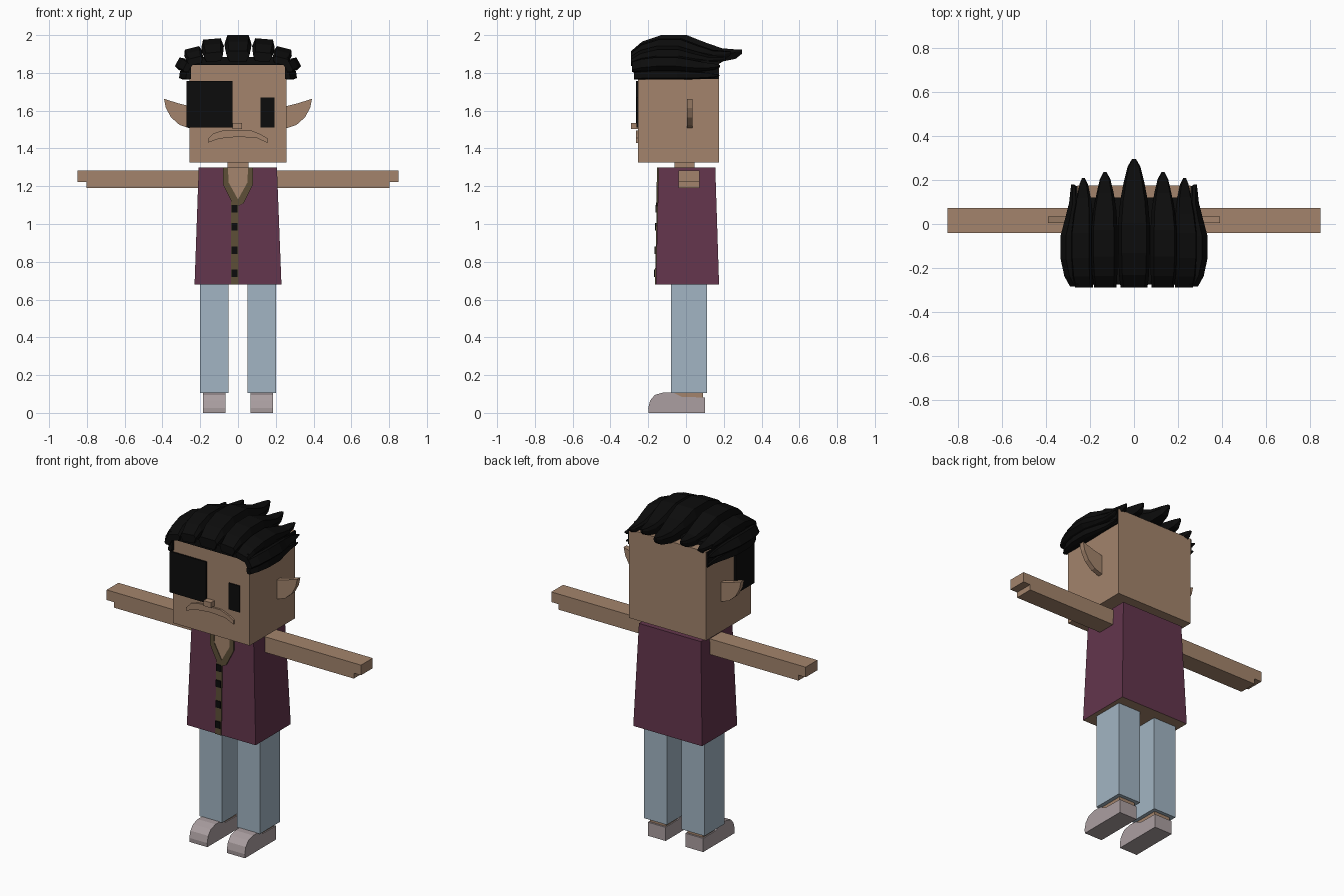
import bpy, bmesh, math

cube = bpy.data.objects.get("Cube")
if cube:
    bpy.data.objects.remove(cube)


def material(name, hex_code):
    srgb = [int(hex_code[i:i + 2], 16) / 255 for i in (0, 2, 4)]
    col = [c / 12.92 if c < 0.04 else ((c + 0.055) / 1.055) ** 2.4 for c in srgb] + [1]
    m = bpy.data.materials.new(name)
    m.use_nodes = True
    m.diffuse_color = col
    m.node_tree.nodes["Principled BSDF"].inputs["Base Color"].default_value = col
    return m


skin = material("skin", "a3846c")
black = material("black", "0c0c0c")
purple = material("plum_cloth", "63354c")
olive = material("olive_trim", "5c4e37")
blue = material("pale_blue_cloth", "a2b5c3")
shoe_grey = material("shoe_grey", "ab9fa1")


def finish(name, bm, *mats):
    bmesh.ops.recalc_face_normals(bm, faces=bm.faces)
    mesh = bpy.data.meshes.new(name)
    bm.to_mesh(mesh)
    bm.free()
    for m in mats:
        mesh.materials.append(m)
    obj = bpy.data.objects.new(name, mesh)
    bpy.context.collection.objects.link(obj)
    return obj


def loft(name, rings, *mats):
    """Skin a closed tube through rings of equal point count."""
    bm = bmesh.new()
    loops = [[bm.verts.new(p) for p in ring] for ring in rings]
    n = len(loops[0])
    for a, b in zip(loops, loops[1:]):
        for i in range(n):
            j = (i + 1) % n
            bm.faces.new((a[i], a[j], b[j], b[i]))
    bm.faces.new(loops[0])
    bm.faces.new(loops[-1])
    return finish(name, bm, *mats)


def rect(x0, x1, y0, y1, z):
    return [(x0, y0, z), (x1, y0, z), (x1, y1, z), (x0, y1, z)]


def box(name, mat, xs, ys, zs):
    return loft(name, [rect(*xs, *ys, z) for z in zs], mat)


def prism(name, mat, outline, y0, y1, lean=0.0):
    """Extrude an x-z outline along y; lean follows a sloping front."""
    return loft(name, [[(x, y - (1.3 - z) * lean, z) for x, z in outline]
                       for y in (y0, y1)], mat)


def side_prism(name, mat, outline, x0, x1):
    return loft(name, [[(x, y, z) for y, z in outline] for x in (x0, x1)], mat)


# Head, neck and face
box("head", skin, (-0.257, 0.257), (-0.255, 0.175), (1.325, 1.86))
box("neck", skin, (-0.055, 0.055), (-0.06, 0.045), (1.25, 1.33))
box("nose", skin, (-0.028, 0.022), (-0.29, -0.25), (1.503, 1.535))
box("eye", black, (0.12, 0.192), (-0.261, -0.25), (1.51, 1.67))
box("eye_patch_front", black, (-0.272, -0.03), (-0.264, -0.25), (1.51, 1.757))
box("eye_patch_side", black, (-0.272, -0.25), (-0.264, -0.09), (1.51, 1.757))
mouth = [(-0.16, 1.45), (-0.13, 1.48), (-0.08, 1.495), (0.07, 1.495), (0.12, 1.475),
         (0.155, 1.455), (0.155, 1.43), (0.1, 1.455), (0, 1.462), (-0.1, 1.452), (-0.16, 1.43)]
prism("mouth", skin, mouth, -0.266, -0.25)

# Pointed ears, hollowed at the front by a thinner tip
ear = [(0.25, 1.505), (0.31, 1.525), (0.355, 1.565), (0.382, 1.615),
       (0.392, 1.663), (0.32, 1.64), (0.25, 1.622)]
for side, s in (("left", 1), ("right", -1)):
    prism(side + "_ear", skin, [(s * x, z) for x, z in ear], 0.005, 0.035)

# Hair: scalp cap, side pieces and swept-back strands
box("hair_cap", black, (-0.262, 0.262), (-0.275, 0.12), (1.842, 1.885))
for side, s in (("left", 1), ("right", -1)):
    box(side + "_hair_side", black, sorted((s * 0.25, s * 0.266)), (-0.27, 0.172), (1.768, 1.86))

# share of length, top, bottom, width
TAPER = [(0, 0.4, 0, 0.85), (0.1, 0.76, 0, 0.95), (0.27, 1, 0, 1), (0.5, 1, 0, 1),
         (0.67, 0.72, 0, 0.88), (0.82, 0.5, 0, 0.65), (0.94, 0.46, 0.1, 0.4),
         (1, 0.46, 0.3, 0.12)]
# across, up
SECTION = [(-0.72, 0), (0.72, 0), (1, 0.65), (0.78, 1), (-0.78, 1), (-1, 0.65)]


def strand(name, x, z, half, height, y0, y1, roll):
    c, s = math.cos(roll), math.sin(roll)
    rings = []
    for t, top, bottom, width in TAPER:
        ring = []
        for a, b in SECTION:
            u = a * half * width
            v = height * (bottom + (top - bottom) * b)
            ring.append((x + u * c + v * s, y0 + t * (y1 - y0), z - u * s + v * c))
        rings.append(ring)
    loft(name, rings, black)


strand("hair_centre", 0, 1.86, 0.072, 0.14, -0.29, 0.297, 0)
STRANDS = [("inner", 0.128, 1.86, 0.06, 0.12, -0.29, 0.236, 5),
           ("outer", 0.222, 1.845, 0.05, 0.09, -0.29, 0.21, 14),
           ("upper_side", 0.253, 1.822, 0.034, 0.078, -0.285, 0.18, 62),
           ("lower_side", 0.25, 1.783, 0.024, 0.06, -0.275, 0.178, 82)]
for label, x, z, half, height, y0, y1, deg in STRANDS:
    for side, s in (("left", 1), ("right", -1)):
        strand(f"{side}_hair_{label}", s * x, z, half, height, y0, y1, s * math.radians(deg))

# Flared jacket with a skin underside
jacket = loft("jacket", [rect(-0.23, 0.23, -0.16, 0.175, 0.68),
                         rect(-0.208, 0.206, -0.145, 0.155, 1.298)], purple, skin)
for f in jacket.data.polygons:
    f.material_index = 1 if f.normal.z < -0.9 else 0

# Open neckline, collar, placket and buttons on the sloping front
LEAN = 0.024
prism("neckline", skin, [(-0.055, 1.299), (0.055, 1.299), (0.052, 1.22), (0, 1.12),
                         (-0.052, 1.22)], -0.149, -0.14, LEAN)
collar = [(0.08, 1.3), (0.053, 1.3), (0.05, 1.22), (0, 1.13), (0, 1.095),
          (0.03, 1.11), (0.078, 1.205)]
for side, s in (("left", 1), ("right", -1)):
    prism(side + "_collar", olive, [(s * x, z) for x, z in collar], -0.153, -0.14, LEAN)


def front_plate(name, mat, x0, x1, z0, z1, y):
    prism(name, mat, [(x0, z0), (x1, z0), (x1, z1), (x0, z1)], y, -0.14, LEAN)


front_plate("placket", olive, -0.037, 0.002, 0.68, 1.12, -0.15)
for i, z in enumerate((1.08, 0.985, 0.862, 0.74)):
    front_plate(f"button_{i + 1}", black, -0.035, -0.002, z - 0.02, z + 0.02, -0.156)

# Arms, legs and shoes
shoe = [(0.1, 0), (0.1, 0.082), (-0.02, 0.084), (-0.07, 0.108), (-0.12, 0.108),
        (-0.165, 0.095), (-0.19, 0.065), (-0.2, 0.025), (-0.198, 0)]
for side, s in (("left", 1), ("right", -1)):
    arm = [(0.2, 1.19), (0.802, 1.19), (0.802, 1.223), (0.85, 1.223), (0.85, 1.284), (0.2, 1.284)]
    prism(side + "_arm", skin, [(s * x, z) for x, z in arm], -0.04, 0.072)
    box(side + "_leg", blue, sorted((s * 0.05, s * 0.202)), (-0.08, 0.112), (0.106, 0.69))
    box(side + "_ankle", skin, sorted((s * 0.072, s * 0.178)), (-0.065, 0.09), (0.07, 0.12))
    side_prism(side + "_shoe", shoe_grey, shoe, s * 0.066, s * 0.185)
